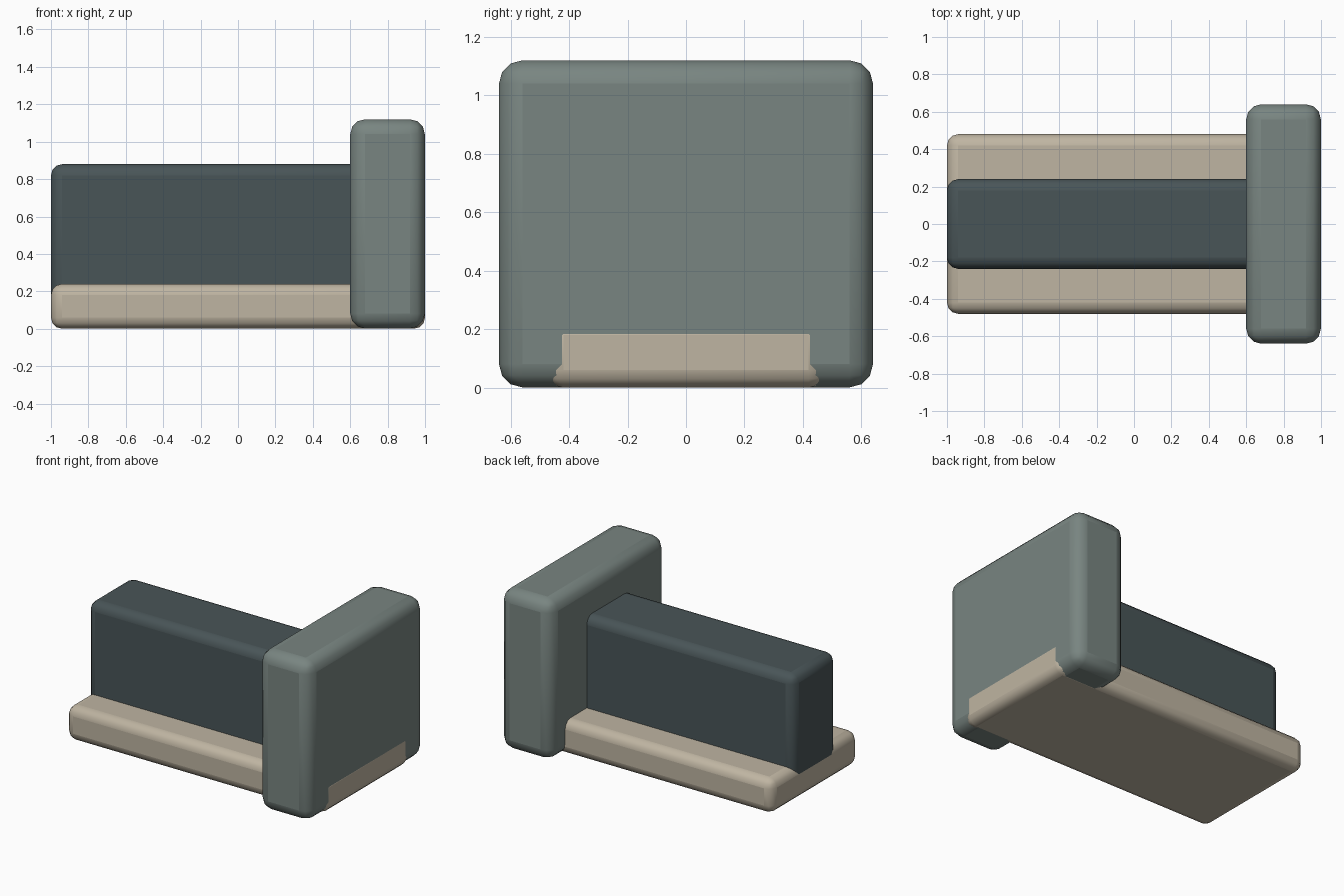
import bpy

if "Cube" in bpy.data.objects:
    bpy.data.objects.remove(bpy.data.objects["Cube"])

def material(name, rgb):
    m = bpy.data.materials.new(name)
    m.diffuse_color = (*rgb, 1)
    m.use_nodes = True
    m.node_tree.nodes["Principled BSDF"].inputs["Base Color"].default_value = m.diffuse_color
    return m

def rounded_box(name, x, y, z, radius, mat):
    """Box spanning the given (min, max) ranges, with rounded edges."""
    spans = (x, y, z)
    bpy.ops.mesh.primitive_cube_add(size=1, location=[(a + b) / 2 for a, b in spans])
    ob = bpy.context.object
    ob.name = name
    ob.scale = [b - a for a, b in spans]
    bpy.ops.object.transform_apply(location=False, rotation=False, scale=True)
    bev = ob.modifiers.new("rounded_edges", 'BEVEL')
    bev.width = radius
    bev.segments = 3
    ob.data.materials.append(mat)
    bpy.ops.object.shade_smooth_by_angle()
    return ob

beige = material("beige", (0.52, 0.46, 0.36))
dark = material("dark_slate", (0.066, 0.09, 0.096))
grey = material("grey_green", (0.19, 0.235, 0.22))

# Low, wide base running the full length
rounded_box("base", (-1, 1), (-0.48, 0.48), (0, 0.24), 0.06, beige)
# Tall narrow body, flush with the base at its left end
rounded_box("body", (-1.0, 0.998), (-0.24, 0.24), (0.001, 0.88), 0.06, dark)
# Thick upright end block; a hair short so the base shows on its end face
rounded_box("end_block", (0.6, 0.999), (-0.64, 0.64), (0.001, 1.12), 0.08, grey)
